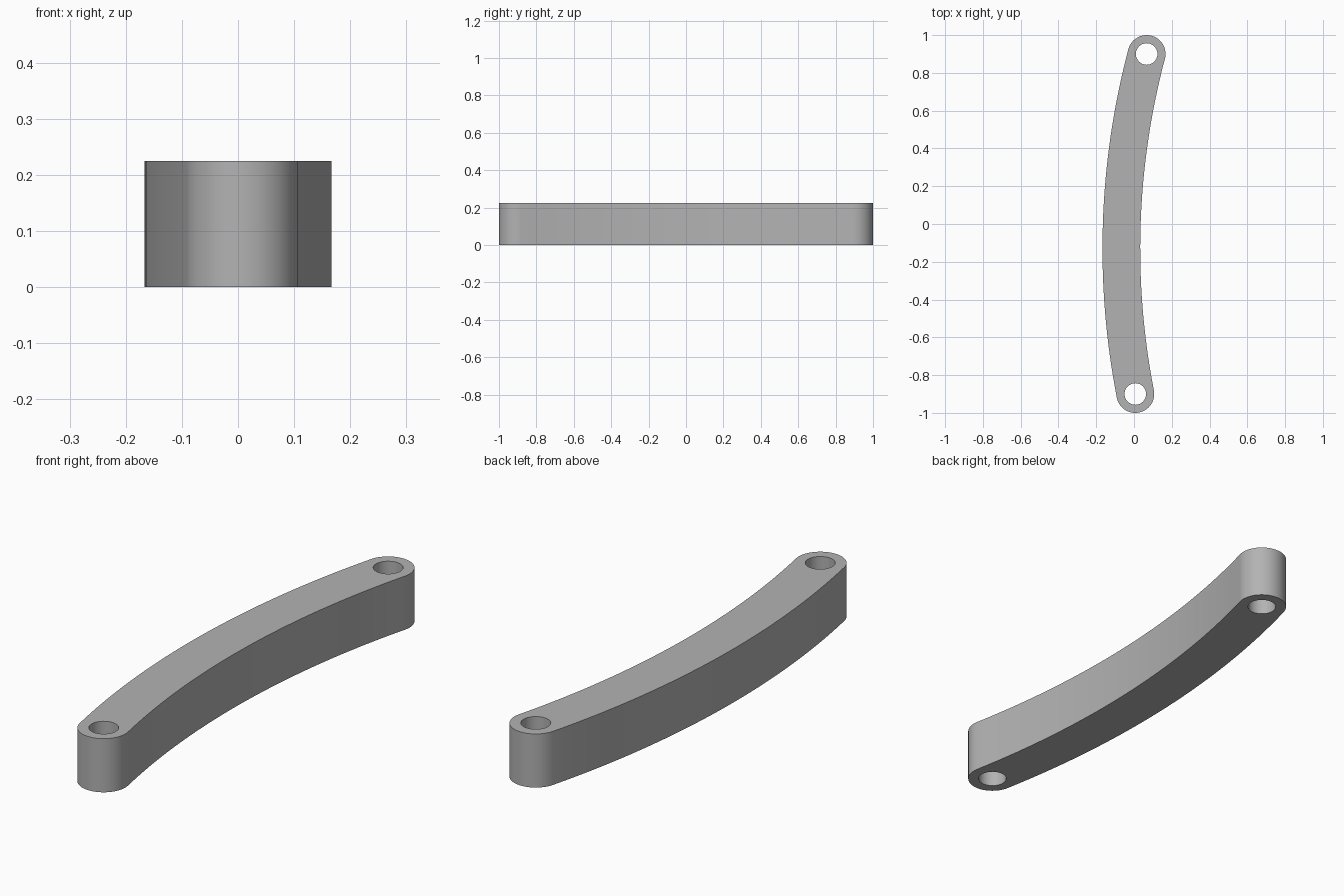
import bpy
import bmesh
import math
from mathutils import Vector

cube = bpy.data.objects.get("Cube")
if cube:
    bpy.data.objects.remove(cube, do_unlink=True)

HEIGHT = 0.225
HALF_WIDTH = 0.1
HOLE_RADIUS = 0.057
ARC_RADIUS = 4.03
ARC_CENTRE = Vector((3.963, -0.13, 0))
HOLES = [Vector((0.067, 0.9, 0)), Vector((0.007, -0.9, 0))]

# Flat grey metal
grey = bpy.data.materials.new("grey metal")
grey.use_nodes = True
colour = (0.45, 0.45, 0.45, 1)
grey.diffuse_color = colour
grey.node_tree.nodes["Principled BSDF"].inputs["Base Color"].default_value = colour


def arc(centre, radius, start, end, steps):
    """Points along an arc, both ends included."""
    angles = [start + (end - start) * i / steps for i in range(steps + 1)]
    return [centre + radius * Vector((math.cos(a), math.sin(a), 0)) for a in angles]


def closed_loop(bm, points):
    verts = [bm.verts.new(p) for p in points]
    return [bm.edges.new((v, verts[i - 1])) for i, v in enumerate(verts)]


# Curved bar outline: outer arc, rounded end, inner arc, rounded end
top, bottom = [math.atan2(*(h - ARC_CENTRE).yx) % math.tau for h in HOLES]
outer = arc(ARC_CENTRE, ARC_RADIUS + HALF_WIDTH, top, bottom, 32)
inner = arc(ARC_CENTRE, ARC_RADIUS - HALF_WIDTH, bottom, top, 32)
bottom_cap = arc(HOLES[1], HALF_WIDTH, bottom, bottom + math.pi, 32)
top_cap = arc(HOLES[0], HALF_WIDTH, top - math.pi, top, 32)
outline = outer[:-1] + bottom_cap[:-1] + inner[:-1] + top_cap[:-1]

bm = bmesh.new()
edges = closed_loop(bm, outline)
for hole in HOLES:
    edges += closed_loop(bm, arc(hole, HOLE_RADIUS, 0, math.tau, 48)[:-1])
bmesh.ops.triangle_fill(bm, edges=edges, use_beauty=True)

# Raise the flat plate into a solid bar
raised = bmesh.ops.extrude_face_region(bm, geom=bm.faces[:], use_keep_orig=True)
moved = [g for g in raised["geom"] if isinstance(g, bmesh.types.BMVert)]
bmesh.ops.translate(bm, verts=moved, vec=(0, 0, HEIGHT))
bmesh.ops.recalc_face_normals(bm, faces=bm.faces[:])

mesh = bpy.data.meshes.new("curved_link_bar")
bm.to_mesh(mesh)
bm.free()
mesh.materials.append(grey)
bar = bpy.data.objects.new("curved_link_bar", mesh)
bpy.context.collection.objects.link(bar)

# Smooth walls with crisp rims
bpy.ops.object.select_all(action="DESELECT")
bar.select_set(True)
bpy.context.view_layer.objects.active = bar
bpy.ops.object.shade_smooth_by_angle(angle=math.radians(30))
